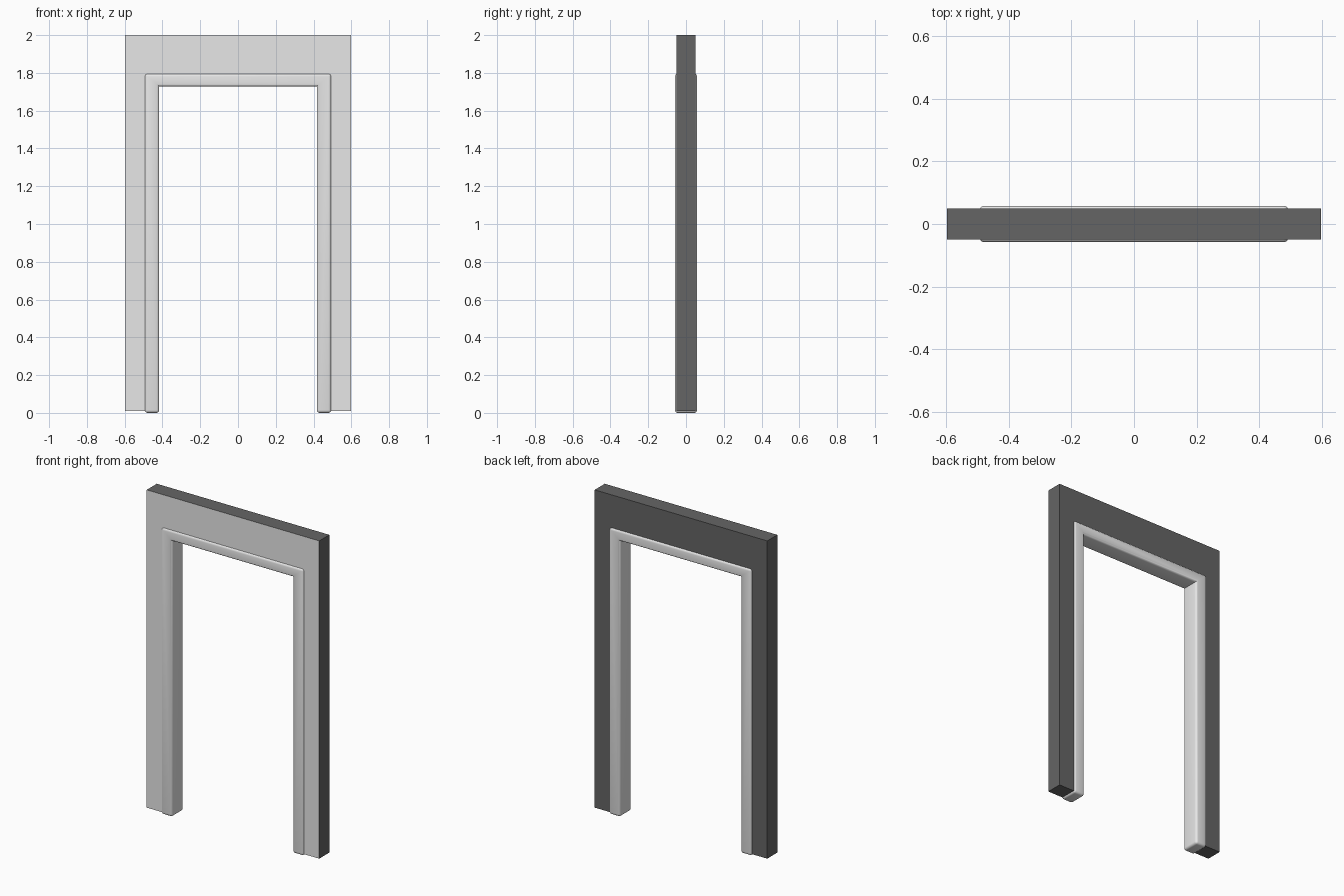
import bpy
import bmesh

if "Cube" in bpy.data.objects:
    bpy.data.objects.remove(bpy.data.objects["Cube"])


def material(name, value):
    m = bpy.data.materials.new(name)
    m.diffuse_color = (value, value, value, 1)
    m.use_nodes = True
    m.node_tree.nodes["Principled BSDF"].inputs["Base Color"].default_value = m.diffuse_color
    return m


light = material("light grey", 0.8)
dark = material("dark grey", 0.13)


def arch(name, outer, inner, bottom, spring, top, depth, materials, bevel=0.0):
    """Upside-down U profile extruded through y, with optional rounded convex edges."""
    profile = [(-outer, bottom), (-inner, bottom), (-inner, spring), (inner, spring),
               (inner, bottom), (outer, bottom), (outer, top), (-outer, top)]
    bm = bmesh.new()
    front = [bm.verts.new((x, -depth, z)) for x, z in profile]
    back = [bm.verts.new((x, depth, z)) for x, z in profile]
    n = len(profile)
    bm.faces.new(front)
    bm.faces.new(back[::-1])
    for i in range(n):
        j = (i + 1) % n
        bm.faces.new((front[j], front[i], back[i], back[j]))
    bmesh.ops.recalc_face_normals(bm, faces=bm.faces[:])
    if bevel:
        edges = [e for e in bm.edges if e.is_convex]
        bmesh.ops.bevel(bm, geom=edges, offset=bevel, offset_type='OFFSET',
                        segments=4, profile=0.5, affect='EDGES')
    mesh = bpy.data.meshes.new(name)
    bm.to_mesh(mesh)
    bm.free()
    for m in materials:
        mesh.materials.append(m)
    obj = bpy.data.objects.new(name, mesh)
    bpy.context.collection.objects.link(obj)
    return obj


# Flat wall surround: light front, dark everywhere else
wall = arch("wall_surround", 0.598, 0.455, 0.01, 1.762, 2.0, 0.05, [dark, light])
for p in wall.data.polygons:
    p.material_index = 1 if p.normal.y < -0.9 else 0

# Rounded door frame lining the opening
frame = arch("door_frame", 0.494, 0.417, 0.0, 1.728, 1.796, 0.058, [light], bevel=0.015)
bpy.ops.object.select_all(action='DESELECT')
frame.select_set(True)
bpy.context.view_layer.objects.active = frame
bpy.ops.object.shade_smooth_by_angle(angle=0.6)
